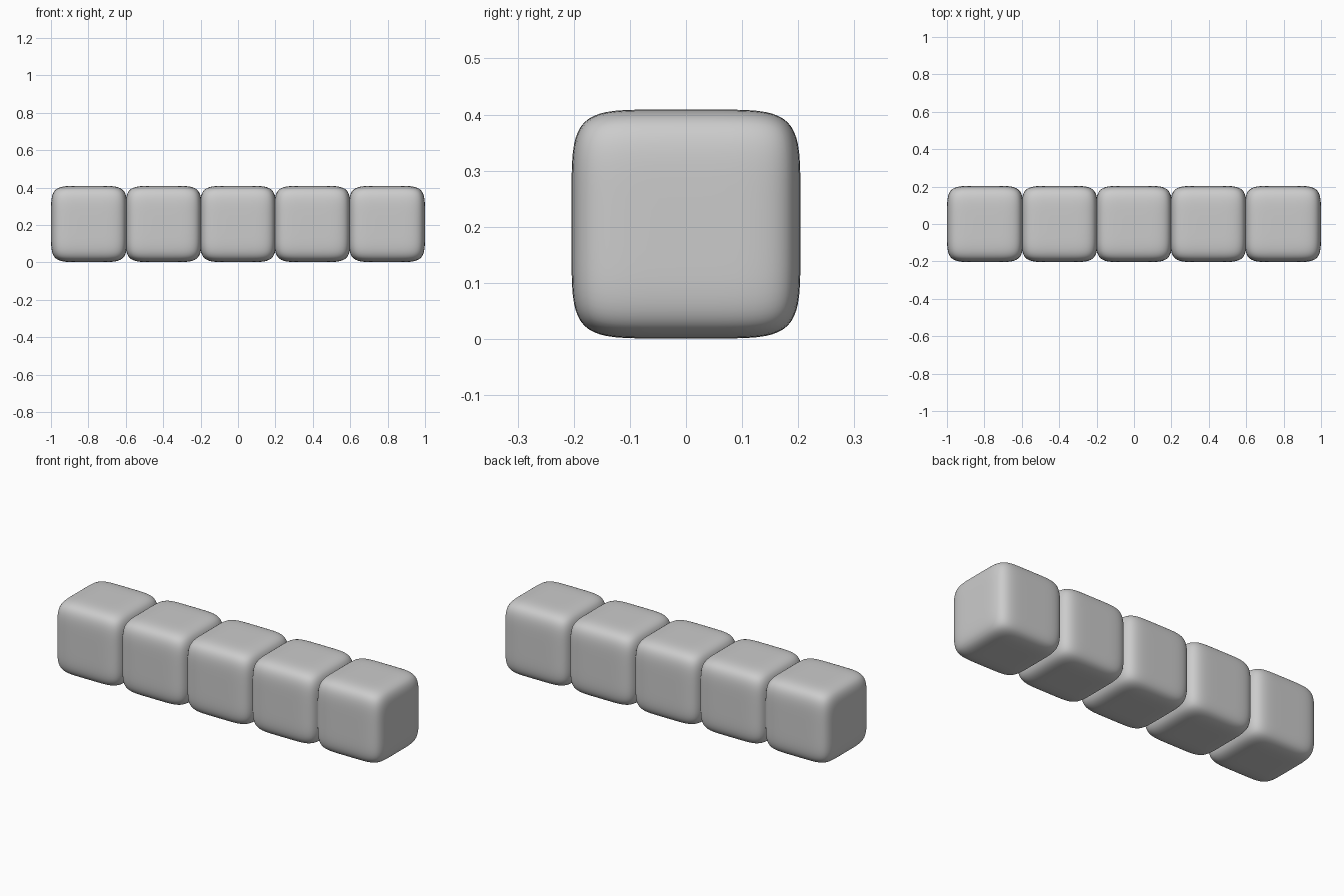
import bpy, bmesh, math
from mathutils import Vector

if "Cube" in bpy.data.objects:
    bpy.data.objects.remove(bpy.data.objects["Cube"])

HALF = 0.204       # half size of one block
STEP = 0.398       # spacing, so bulged faces just press together
POWER = 5.8        # squareness of the pillowed cube


def pillow_mesh():
    # Finely divided cube pushed onto a superellipsoid: bulged faces, soft edges
    bm = bmesh.new()
    bmesh.ops.create_cube(bm, size=2)
    bmesh.ops.subdivide_edges(bm, edges=bm.edges[:], cuts=27, use_grid_fill=True)
    for v in bm.verts:
        p = Vector([math.sin(c * math.pi / 2) for c in v.co])
        r = sum(abs(c) ** POWER for c in p) ** (1 / POWER)
        v.co = p / r * HALF
    for f in bm.faces:
        f.smooth = True
    bmesh.ops.recalc_face_normals(bm, faces=bm.faces[:])
    mesh = bpy.data.meshes.new("soft_block")
    bm.to_mesh(mesh)
    bm.free()
    return mesh


# Row of five identical blocks
block = pillow_mesh()
for i in range(5):
    ob = bpy.data.objects.new(f"soft_block_{i + 1}", block)
    ob.location = ((i - 2) * STEP, 0, HALF + 0.001)
    bpy.context.collection.objects.link(ob)
